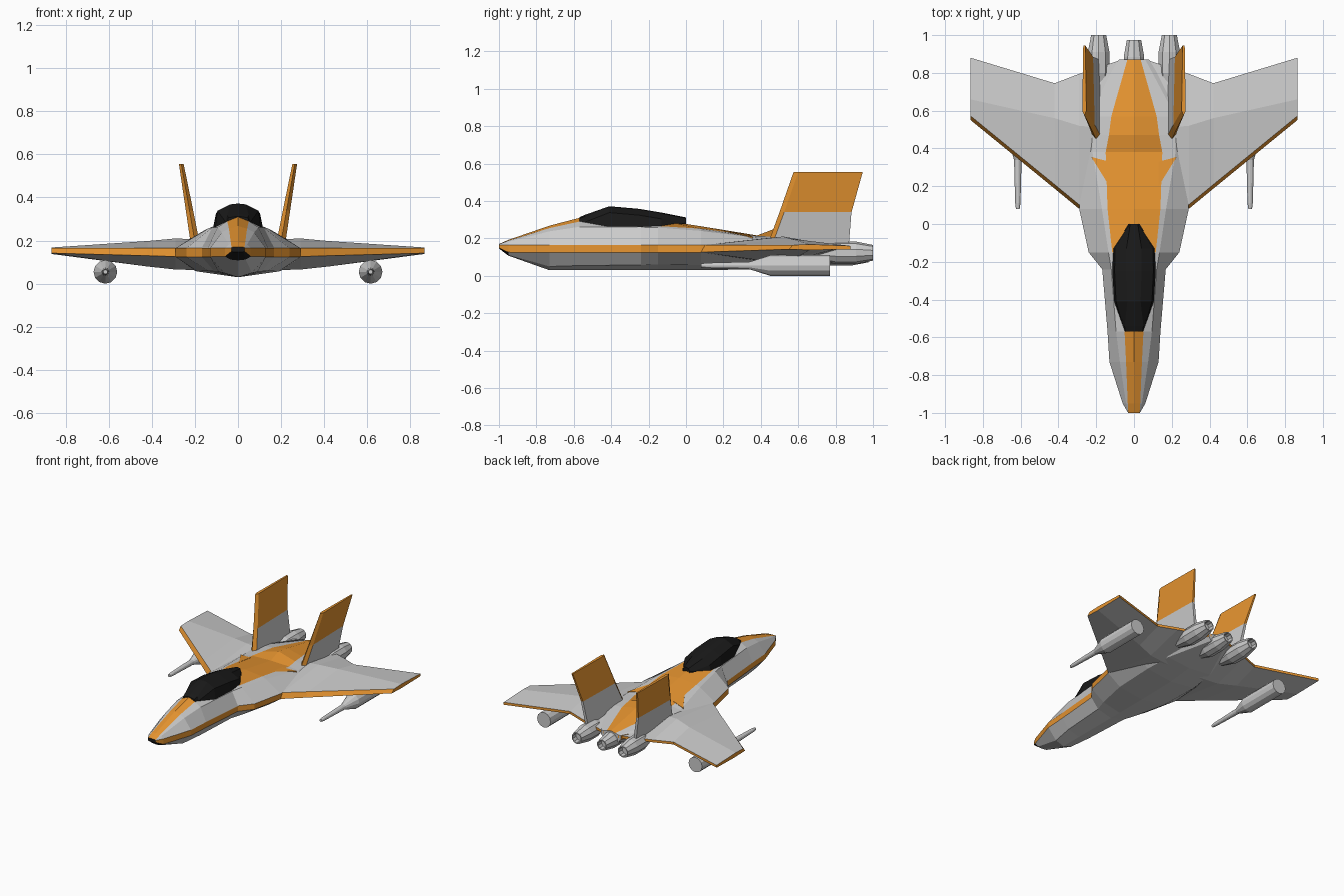
import bpy, bmesh, math
from mathutils import Matrix


def material(name, rgb):
    m = bpy.data.materials.new(name)
    m.diffuse_color = (*rgb, 1)
    return m


GREY = material("grey", (0.8, 0.8, 0.8))
ORANGE = material("orange", (0.8, 0.3, 0.03))
BLACK = material("black", (0.01, 0.01, 0.01))


def loft(name, rows, closed=True, mirror=True, paint=None, caps=(0, 0)):
    """Skin rows of points; paint(row, column) gives a material index."""
    bm = bmesh.new()
    v = [[bm.verts.new(p) for p in r] for r in rows]
    n = len(rows[0])
    for i in range(len(rows) - 1):
        for j in range(n if closed else n - 1):
            k = (j + 1) % n
            f = bm.faces.new((v[i][j], v[i][k], v[i + 1][k], v[i + 1][j]))
            f.material_index = paint(i, j) if paint else 0
    for row, mat in zip((v[0], v[-1]), caps):
        bm.faces.new(row).material_index = mat
    if mirror:
        bmesh.ops.mirror(bm, geom=bm.verts[:] + bm.edges[:] + bm.faces[:],
                         matrix=Matrix(), merge_dist=0.0001, axis='X')
    bmesh.ops.recalc_face_normals(bm, faces=bm.faces[:])
    me = bpy.data.meshes.new(name)
    bm.to_mesh(me)
    bm.free()
    for m in (GREY, ORANGE, BLACK):
        me.materials.append(m)
    ob = bpy.data.objects.new(name, me)
    bpy.context.collection.objects.link(ob)
    return ob


def lathe(name, x, z, profile, sides, mirror=True):
    rows = [[(x + r * math.sin(2 * math.pi * k / sides), y,
              z - r * math.cos(2 * math.pi * k / sides)) for k in range(sides)]
            for y, r in profile]
    return loft(name, rows, mirror=mirror)


# Fuselage: y, top z, stripe x z, shoulder x z, edge x, edge low z, belly x z, keel z
stations = [
    (-1.00, .170, .030, .169, .030, .168, .031, .150, .025, .148, .146),
    (-.95, .192, .033, .188, .042, .182, .060, .126, .035, .112, .108),
    (-.73, .268, .042, .255, .075, .238, .130, .125, .065, .050, .030),
    (-.57, .310, .050, .290, .095, .262, .140, .125, .090, .055, .030),
    (-.24, .300, .090, .270, .120, .260, .168, .125, .110, .058, .030),
    (-.15, .300, .115, .266, .135, .258, .240, .125, .140, .060, .030),
    (.08, .265, .140, .252, .170, .240, .290, .125, .190, .057, .030),
    (.38, .216, .150, .212, .220, .203, .280, .125, .200, .060, .035),
    (.47, .250, .133, .211, .220, .203, .270, .125, .190, .065, .045),
    (.57, .235, .120, .206, .220, .200, .260, .125, .180, .072, .055),
    (.87, .178, .035, .170, .060, .163, .080, .135, .060, .110, .105),
]
rows = [[(0, y, zt), (xs, y, zs), (xm, y, zm), (xe, y, .165), (xe, y, ze),
         (xb, y, zb), (0, y, zk)]
        for y, zt, xs, zs, xm, zm, xe, ze, xb, zb, zk in stations]


def body_paint(i, j):
    if j == 0:
        return 0 if i in (3, 4) else 1
    if j == 3:
        return 1
    return 2 if i == 0 and j > 3 else 0


loft("fuselage", rows, closed=False, paint=body_paint, caps=(2, 0))

# Canopy: y, top z, upper x z, sill x z
canopy = [(-.57, .313, .045, .306, .055, .285), (-.54, .326, .05, .317, .066, .262),
          (-.41, .372, .035, .368, .105, .262), (-.25, .358, .04, .354, .115, .262),
          (-.13, .338, .04, .334, .110, .262), (0, .312, .02, .308, .03, .285)]
loft("canopy", [[(0, y, zt), (x1, y, z1), ((x1 + x2) / 2 + .025 * (y < -.1 and y > -.5), y, z1 - .03),
                 (x2, y, z2), (0, y, z2)] for y, zt, x1, z1, x2, z2 in canopy],
     closed=False, paint=lambda i, j: 2, caps=(2, 2))

# Wings: x, leading y, crest y, trailing y, crest top z, crest bottom z, edge low z
spans = [(.06, .05, .50, .872, .200, .060, .130), (.29, .08, .52, .795, .210, .066, .126),
         (.42, .187, .56, .745, .198, .080, .130), (.865, .55, .66, .88, .168, .138, .142)]
rows = [[(x, yl, lo), (x, yl + .022, .165), (x, yc, zt), (x, yt, .160),
         (x, yt, .142), (x, yc, zb)] for x, yl, yc, yt, zt, zb, lo in spans]
loft("wings", rows, paint=lambda i, j: 1 if j in (0, 3) else 0, caps=(0, 1))

# Orange spikes at the wing roots
spike = [(.13, .20, .238), (.226, .355, .209), (.13, .33, .222)]
loft("wing_root_markings", [[(x, y, z - .012) for x, y, z in spike], spike],
     paint=lambda i, j: 1, caps=(1, 1))

# Twin fins leaning outwards: z, x, leading y, trailing y, half thickness
fins = [(.15, .192, .43, .87, .022), (.34, .225, .50, .885, .017), (.555, .263, .575, .945, .011)]
rows = [[(x, yl, z), (x + t, yl + .025, z), (x + t * .5, yt, z), (x - t * .5, yt, z),
         (x - t, yl + .025, z)] for z, x, yl, yt, t in fins]
loft("tail_fins", rows, paint=lambda i, j: 1 if i == 1 or j in (0, 4) else 0, caps=(0, 1))

# Engine nozzles with recessed ends
nozzle = [(.68, .03), (.80, .06), (.91, .06), (1.0, .042), (1.0, .034), (.96, .034)]
lathe("outer_engines", .187, .123, nozzle, 10)
lathe("centre_engine", 0, .112, [(y - .025, r * .95) for y, r in nozzle], 10, mirror=False)

# Underwing pods with a thin barrel in front
lathe("wing_pods", .615, .055, [(.08, .010), (.11, .014), (.34, .020), (.45, .055), (.77, .055)], 12)
